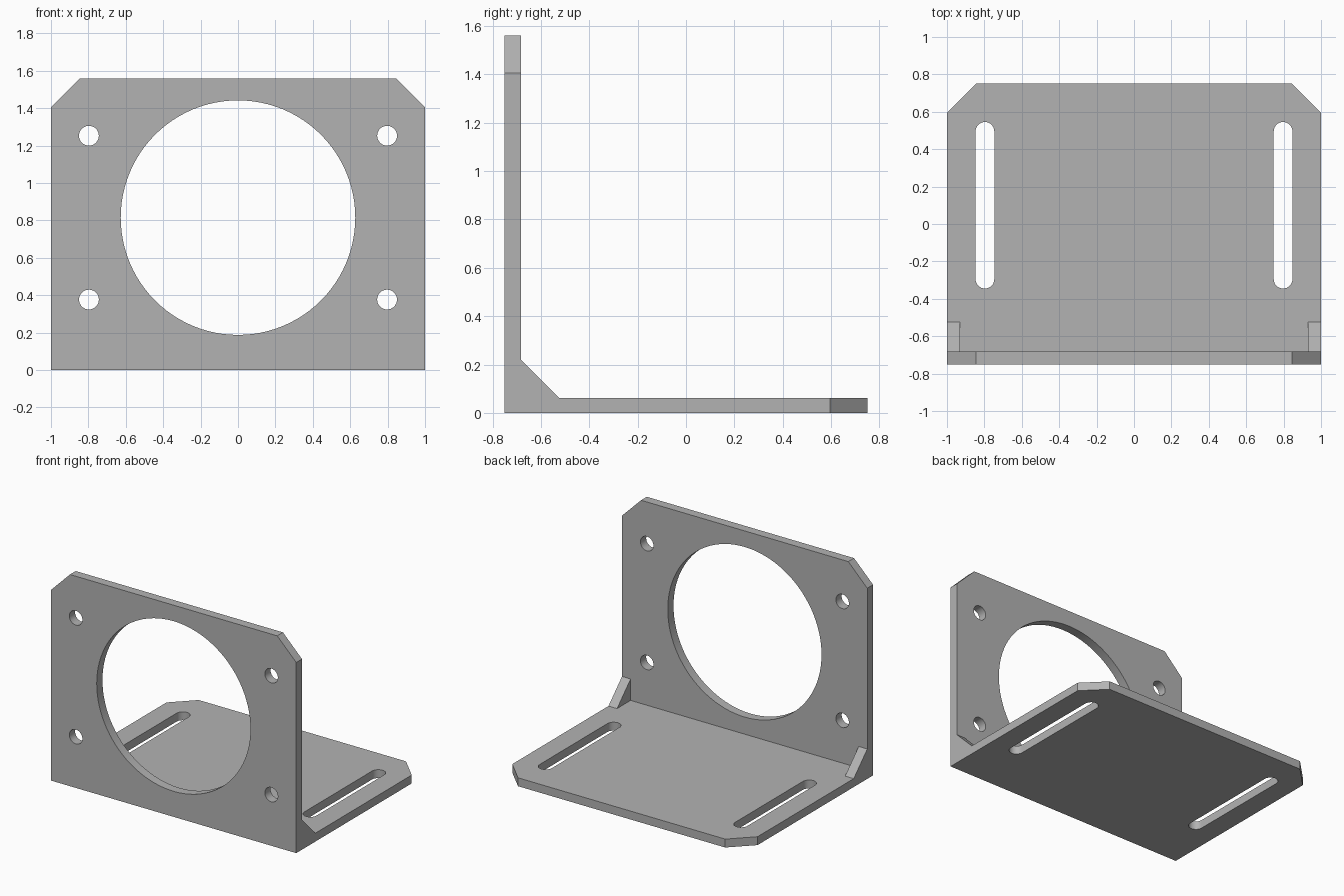
import bpy
import bmesh
import math
from mathutils import Vector

if "Cube" in bpy.data.objects:
    bpy.data.objects.remove(bpy.data.objects["Cube"], do_unlink=True)

HALF_W, HALF_D, HEIGHT = 1.0, 0.75, 1.56
WALL_IN = -0.683    # inner face of the upright plate
BASE_TOP = 0.062    # upper face of the base plate
CUT = 0.155         # corner chamfer
SIDE = 0.797        # distance of holes and slots from the middle

metal = bpy.data.materials.new("grey_metal")
metal.use_nodes = True
grey = (0.45, 0.45, 0.45, 1)
metal.diffuse_color = grey
metal.node_tree.nodes["Principled BSDF"].inputs["Base Color"].default_value = grey


def prism(name, outline, axis, start, end):
    """Extrude a 2D outline along an axis, from start to end."""
    place = {"x": lambda a, b: (start, a, b),
             "y": lambda a, b: (a, start, b),
             "z": lambda a, b: (a, b, start)}[axis]
    bm = bmesh.new()
    face = bm.faces.new([bm.verts.new(place(a, b)) for a, b in outline])
    grown = bmesh.ops.extrude_face_region(bm, geom=[face])["geom"]
    step = Vector([(end - start) * (axis == k) for k in "xyz"])
    bmesh.ops.translate(bm, vec=step,
                        verts=[g for g in grown if isinstance(g, bmesh.types.BMVert)])
    bmesh.ops.recalc_face_normals(bm, faces=bm.faces)
    mesh = bpy.data.meshes.new(name)
    bm.to_mesh(mesh)
    bm.free()
    mesh.materials.append(metal)
    obj = bpy.data.objects.new(name, mesh)
    bpy.context.collection.objects.link(obj)
    return obj


def rounded(cx, cy, radius, stretch=0, steps=32):
    """Circle outline, or a slot when stretched along its second axis."""
    points = []
    for half, shift in ((0, stretch), (math.pi, -stretch)):
        for i in range(steps + (1 if stretch else 0)):
            a = half + math.pi * i / steps
            points.append((cx + radius * math.cos(a), cy + shift + radius * math.sin(a)))
    return points


def combine(target, other, operation):
    """Apply a boolean and remove the helper."""
    mod = target.modifiers.new("shape", "BOOLEAN")
    mod.operation, mod.solver, mod.object = operation, "EXACT", other
    bpy.context.view_layer.objects.active = target
    bpy.ops.object.modifier_apply(modifier=mod.name)
    bpy.data.objects.remove(other, do_unlink=True)


# L-shaped body
bracket = prism("motor_mount_bracket",
                [(-HALF_D, 0), (HALF_D, 0), (HALF_D, BASE_TOP), (WALL_IN, BASE_TOP),
                 (WALL_IN, HEIGHT), (-HALF_D, HEIGHT)], "x", -HALF_W, HALF_W)

# Large round opening in the upright plate
combine(bracket, prism("opening_cutter", rounded(0, 0.815, 0.627, steps=48),
                       "y", -0.9, -0.6), "DIFFERENCE")

for s in (-1, 1):
    # Corner gusset
    combine(bracket, prism("gusset",
                           [(-HALF_D, 0), (-0.525, 0), (-0.525, BASE_TOP),
                            (WALL_IN, 0.22), (-HALF_D, 0.22)],
                           "x", s * 0.93, s * HALF_W), "UNION")
    # Screw holes
    for z in (0.377, 1.253):
        combine(bracket, prism("screw_cutter", rounded(s * SIDE, z, 0.053, steps=16),
                               "y", -0.9, -0.6), "DIFFERENCE")
    # Adjustment slot
    combine(bracket, prism("slot_cutter", rounded(s * SIDE, 0.1, 0.05, 0.395, 16),
                           "z", -0.1, 0.2), "DIFFERENCE")
    # Chamfered outer corners of both plates
    for axis, edge, lo, hi in (("y", HEIGHT, -0.9, -0.6), ("z", HALF_D, -0.1, 0.2)):
        corner = [(s * (HALF_W - CUT - 0.1), edge + 0.1), (s * (HALF_W + 0.1), edge + 0.1),
                  (s * (HALF_W + 0.1), edge - CUT - 0.1)]
        combine(bracket, prism("corner_cutter", corner, axis, lo, hi), "DIFFERENCE")

# Smooth hole walls, crisp plate edges
bpy.ops.object.select_all(action="DESELECT")
bracket.select_set(True)
bpy.context.view_layer.objects.active = bracket
bpy.ops.object.shade_smooth_by_angle(angle=math.radians(30))
